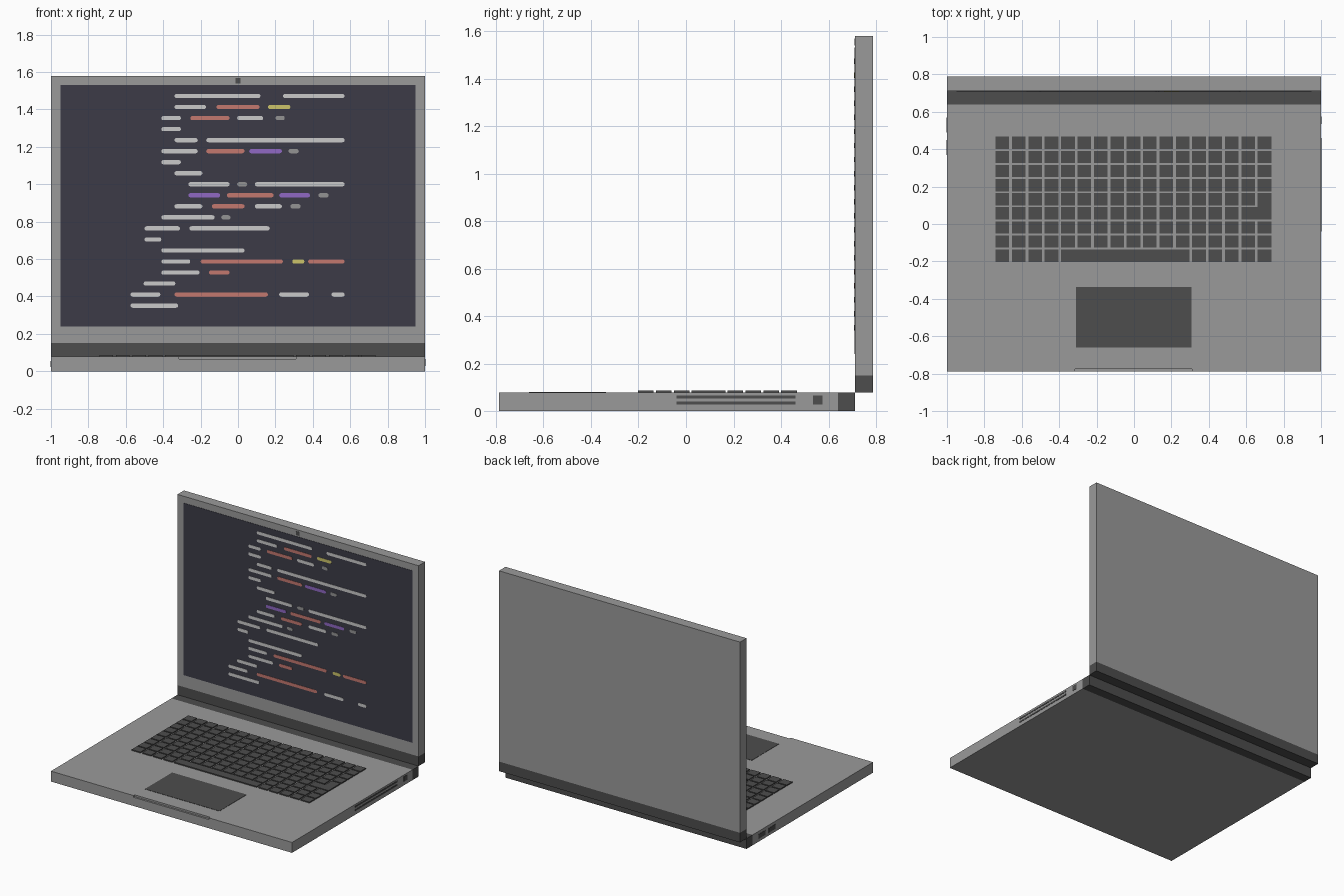
import bpy, bmesh
from math import sin, cos, pi
from mathutils import Vector

cube = bpy.data.objects.get("Cube")
if cube:
    bpy.data.objects.remove(cube, do_unlink=True)


def material(name, code):
    """Flat material from an sRGB hex code."""
    rgb = [int(code[i:i + 2], 16) / 255 for i in (0, 2, 4)]
    lin = [c / 12.92 if c <= 0.04 else ((c + 0.055) / 1.055) ** 2.4 for c in rgb]
    m = bpy.data.materials.new(name)
    m.use_nodes = True
    m.diffuse_color = (*lin, 1)
    m.node_tree.nodes["Principled BSDF"].inputs["Base Color"].default_value = (*lin, 1)
    return m


grey = material("casing grey", "9A9A9A")
dark = material("dark grey", "4D4D4D")
glass = material("screen navy", "3C3B47")
ink = {
    "w": ("white", material("text white", "CACACA")),
    "r": ("red", material("text red", "C4786F")),
    "y": ("yellow", material("text yellow", "CCC46A")),
    "p": ("purple", material("text purple", "9068C4")),
    "g": ("grey", material("text grey", "949494")),
}


def prism(bm, points, depth):
    """Extrude a flat outline along the given vector."""
    face = bm.faces.new([bm.verts.new(p) for p in points])
    new = bmesh.ops.extrude_face_region(bm, geom=[face])["geom"]
    bmesh.ops.translate(bm, vec=Vector(depth),
                        verts=[v for v in new if isinstance(v, bmesh.types.BMVert)])


def add_box(bm, x, y, z):
    prism(bm, [(x[0], y[0], z[0]), (x[1], y[0], z[0]),
               (x[1], y[1], z[0]), (x[0], y[1], z[0])], (0, 0, z[1] - z[0]))


def finish(bm, name, mat):
    bmesh.ops.recalc_face_normals(bm, faces=bm.faces)
    mesh = bpy.data.meshes.new(name)
    bm.to_mesh(mesh)
    bm.free()
    mesh.materials.append(mat)
    obj = bpy.data.objects.new(name, mesh)
    bpy.context.collection.objects.link(obj)
    return obj


def box(name, x, y, z, mat):
    bm = bmesh.new()
    add_box(bm, x, y, z)
    return finish(bm, name, mat)


# Main dimensions
FRONT, STRIP, LID, BACK = -0.788, 0.64, 0.711, 0.788
DECK, BAND, TOP = 0.078, 0.15, 1.58
WIDE = (-1, 1)
SKIN = 0.002

# Base with a finger notch cut in the front edge
base = box("base", WIDE, (FRONT, STRIP), (0, DECK), grey)
cutter = box("notch_cutter", (-0.315, 0.31), (FRONT - 0.1, FRONT + 0.014),
             (DECK - 0.013, DECK + 0.1), grey)
cutter.hide_render = True
cut = base.modifiers.new("notch", "BOOLEAN")
cut.operation, cut.solver, cut.object = "DIFFERENCE", "EXACT", cutter
bpy.context.view_layer.objects.active = base
bpy.ops.object.modifier_apply(modifier=cut.name)
bpy.data.objects.remove(cutter, do_unlink=True)

# Hinge strips and lid
box("base_hinge", WIDE, (STRIP, LID), (0, DECK), dark)
box("lid_hinge", WIDE, (LID, BACK), (DECK, BAND), dark)
box("lid", WIDE, (LID, BACK), (BAND, TOP), grey)
box("screen", (-0.95, 0.95), (LID - SKIN, LID), (0.24, 1.53), glass)
box("webcam", (-0.014, 0.014), (LID - SKIN, LID), (1.54, 1.568), dark)
box("trackpad", (-0.31, 0.308), (-0.66, -0.337), (DECK, DECK + SKIN), dark)

# Side openings
for i, z in enumerate((0.034, 0.059)):
    box(f"left_vent_{i}", (1, 1 + SKIN), (-0.04, 0.46), (z - 0.006, z + 0.006), dark)
box("left_port", (1, 1 + SKIN), (0.535, 0.575), (0.028, 0.066), dark)
for i, y in enumerate((0.41, 0.53)):
    box(f"right_port_{i}", (-1 - SKIN, -1), (y - 0.04, y + 0.04), (0.022, 0.056), dark)

# Keyboard
COLS, ROWS = 17, 9
KEY_W, KEY_H = 0.073, 0.066
KEY_TOP = DECK + 0.008


def key_x(col):
    x = -0.74 + col * 0.0876
    return x, x + KEY_W


def key_y(row):
    y = 0.467 - row * 0.0754
    return y - KEY_H, y


bm = bmesh.new()
SPACE, ENTER = (4, 11), {(16, 4), (15, 5), (16, 5)}
for row in range(ROWS):
    for col in range(COLS):
        in_space = row == ROWS - 1 and SPACE[0] <= col <= SPACE[1]
        if not in_space and (col, row) not in ENTER:
            add_box(bm, key_x(col), key_y(row), (DECK, KEY_TOP))
add_box(bm, (key_x(SPACE[0])[0], key_x(SPACE[1])[1]), key_y(ROWS - 1), (DECK, KEY_TOP))
# L-shaped enter key
left, (inner, right) = key_x(15)[0], key_x(16)
(low, step), high = key_y(5), key_y(4)[1]
prism(bm, [(x, y, DECK) for x, y in ((left, low), (right, low), (right, high),
                                     (inner, high), (inner, step), (left, step))],
      (0, 0, KEY_TOP - DECK))
finish(bm, "keys", dark)

# Screen text: each row lists colour, start and end in hundredths
LINES = [
    "w -34 12 w 24 57",
    "w -34 -17 r -11.5 11.5 y 16 28",
    "w -41 -30.5 r -25.5 -4.5 w -.5 13.5 g 20 25",
    "w -41 -30.5",
    "w -34 -21.5 w -17 57",
    "w -41 -21.5 r -17 3.5 p 6 23.5 g 27 32.5",
    "w -41 -30.5",
    "w -34 -19",
    "w -26.5 -4.5 g -.5 5 w 9 57",
    "p -26.5 -9.5 r -6 19 p 22 38.5 g 43 48.5",
    "w -34 -19 r -14 3.5 w 9 23.5 g 28 33.5",
    "w -41 -12.5 g -9 -4",
    "w -50 -31 w -26 17",
    "w -50 -41",
    "w -41 3.5",
    "w -41 -25.5 r -20 24 y 29 35.5 r 37.5 57",
    "w -41 -20.5 r -15.5 -4.5",
    "w -50.5 -33.5",
    "w -57.5 -41.5 r -34 16 w 22 38 w 50 57",
    "w -57.5 -32",
]
RADIUS, ARC = 0.0115, 6
meshes = {key: bmesh.new() for key in ink}
for row, line in enumerate(LINES):
    z = 1.472 - row * 0.059
    words = line.split()
    for key, a, b in zip(words[::3], words[1::3], words[2::3]):
        ends = (float(b) / 100 - RADIUS, float(a) / 100 + RADIUS)
        outline = [(x + RADIUS * cos(t), LID - SKIN, z + RADIUS * sin(t))
                   for side, x in enumerate(ends)
                   for t in [pi * (side - 0.5 + k / ARC) for k in range(ARC + 1)]]
        prism(meshes[key], outline, (0, -SKIN, 0))
for key, (name, mat) in ink.items():
    finish(meshes[key], f"{name}_text_bars", mat)
